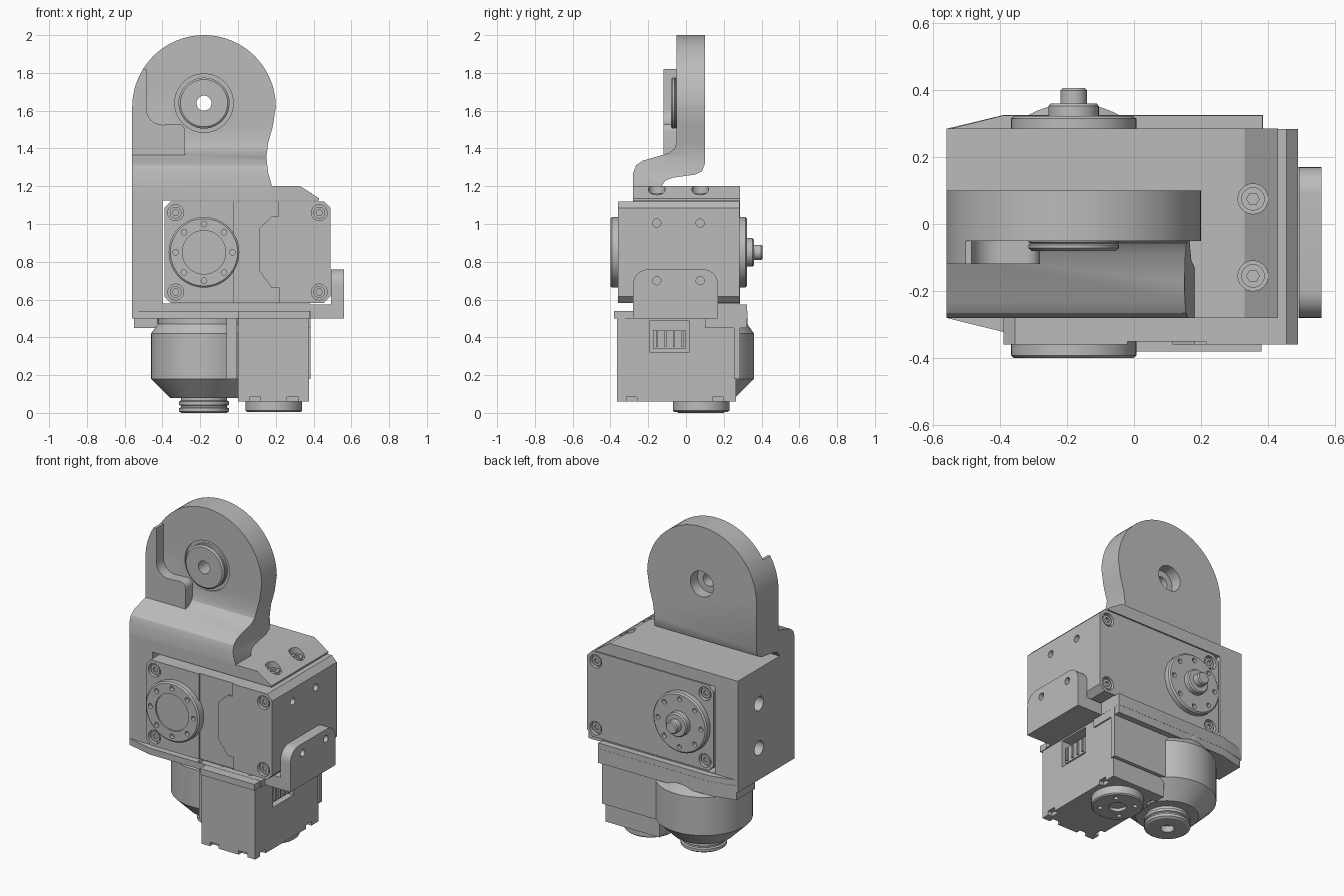
import bpy, bmesh
from math import sin, cos, pi, radians
from mathutils import Vector

if "Cube" in bpy.data.objects:
    bpy.data.objects.remove(bpy.data.objects["Cube"])

GREY = (0.5, 0.5, 0.5, 1)
metal = bpy.data.materials.new("plain_grey")
metal.use_nodes = True
metal.diffuse_color = GREY
metal.node_tree.nodes["Principled BSDF"].inputs["Base Color"].default_value = GREY


def place(axis, a, b, h):
    """Map in-plane coordinates (a, b) and height h along the axis to 3D."""
    return {"x": (h, a, b), "y": (a, h, b), "z": (a, b, h)}[axis]


def finish(name, bm):
    bmesh.ops.remove_doubles(bm, verts=bm.verts, dist=1e-5)
    bmesh.ops.recalc_face_normals(bm, faces=bm.faces)
    mesh = bpy.data.meshes.new(name)
    bm.to_mesh(mesh)
    bm.free()
    mesh.materials.append(metal)
    obj = bpy.data.objects.new(name, mesh)
    bpy.context.collection.objects.link(obj)
    return obj


def prism(name, axis, pts, lo, hi):
    bm = bmesh.new()
    low = [bm.verts.new(place(axis, a, b, lo)) for a, b in pts]
    high = [bm.verts.new(place(axis, a, b, hi)) for a, b in pts]
    bm.faces.new(low)
    bm.faces.new(high)
    n = len(pts)
    for i in range(n):
        j = (i + 1) % n
        bm.faces.new((low[i], low[j], high[j], high[i]))
    return finish(name, bm)


def box(name, x, y, z):
    return prism(name, "z", [(x[0], y[0]), (x[1], y[0]), (x[1], y[1]), (x[0], y[1])], *z)


def lathe(name, axis, centre, profile, segs=48):
    """Revolve (radius, height) points about an axis through the centre."""
    bm = bmesh.new()
    rings = []
    for r, h in profile:
        rings.append([bm.verts.new(place(axis, centre[0] + r * cos(2 * pi * i / segs),
                                         centre[1] + r * sin(2 * pi * i / segs), h))
                      for i in range(segs)])
    bm.faces.new(rings[0])
    bm.faces.new(rings[-1])
    for low, high in zip(rings, rings[1:]):
        for i in range(segs):
            j = (i + 1) % segs
            bm.faces.new((low[i], low[j], high[j], high[i]))
    return finish(name, bm)


def rod(name, axis, centre, r, lo, hi, segs=24):
    return lathe(name, axis, centre, [(r, lo), (r, hi)], segs)


def cut(target, cutters, op="DIFFERENCE"):
    for c in cutters:
        mod = target.modifiers.new("cut", "BOOLEAN")
        mod.operation, mod.solver, mod.object = op, "EXACT", c
    bpy.context.view_layer.update()
    dg = bpy.context.evaluated_depsgraph_get()
    mesh = bpy.data.meshes.new_from_object(target.evaluated_get(dg))
    target.modifiers.clear()
    target.data = mesh
    for c in cutters:
        bpy.data.objects.remove(c)


def arc(cx, cy, r, start, end, n):
    return [(cx + r * cos(radians(start + (end - start) * i / n)),
             cy + r * sin(radians(start + (end - start) * i / n))) for i in range(n + 1)]


def octagon(x0, x1, z0, z1, c):
    return [(x0 + c, z0), (x1 - c, z0), (x1, z0 + c), (x1, z1 - c),
            (x1 - c, z1), (x0 + c, z1), (x0, z1 - c), (x0, z0 + c)]


PX, PZ = -0.18, 1.62      # pivot of the upper lug
SZ = 0.85                 # height of the main actuator axis
HOLE_Y = (-0.155, 0.075)  # rows of mounting holes

# Upper lug: offset side profile trimmed by its rounded front outline
outline = ([(0.18, 1.16), (0.18, 1.2), (0.16, 1.27), (0.15, 1.35), (0.16, 1.43), (0.185, 1.52)]
           + arc(PX, PZ, 0.38, 0, 180, 40) + [(-0.56, 1.16)])
side = [(-0.05, 2.1), (-0.05, 1.43), (-0.06, 1.4), (-0.09, 1.375), (-0.23, 1.335),
        (-0.265, 1.31), (-0.28, 1.27), (-0.28, 1.16), (-0.13, 1.16), (-0.13, 1.2),
        (-0.11, 1.23), (-0.07, 1.245), (0.05, 1.262), (0.085, 1.28), (0.1, 1.32), (0.1, 2.1)]
lug = prism("upper_lug", "x", side, -0.7, 0.4)
cut(lug, [prism("outline_cutter", "y", outline, -0.5, 0.5)], "INTERSECT")
cut(lug, [rod("bore_cutter", "y", (PX, 1.64), 0.08, -0.3, 0.3),
          rod("seat_cutter", "y", (PX, 1.64), 0.155, -0.2, -0.04, 48)])

# Raised stop pad on the lug
pad_shape = ([(-0.6, 1.34), (-0.28, 1.34)] + arc(-0.32, 1.49, 0.04, 0, 90, 6)
             + arc(-0.4, 1.61, 0.085, -90, -180, 8) + [(-0.485, 1.82), (-0.6, 1.82)])
pad = prism("stop_pad", "y", pad_shape, -0.12, -0.045)
cut(pad, [prism("outline_cutter", "y", outline, -0.5, 0.5)], "INTERSECT")

# Pivot bearing
bearing = lathe("pivot_bearing", "y", (PX, 1.64),
                [(0.125, -0.08), (0.135, -0.072), (0.135, -0.062), (0.128, -0.058),
                 (0.135, -0.054), (0.135, -0.03), (0.079, -0.03), (0.079, 0.03)])
cut(bearing, [rod("bearing_cutter", "y", (PX, 1.64), 0.04, -0.2, 0.2)])

# Main bracket: top plate, left wall and floor as one C-shaped frame
frame = [(-0.56, 0.5), (0.385, 0.5), (0.385, 0.578), (-0.4, 0.578), (-0.4, 1.125),
         (0.43, 1.125), (0.43, 1.135), (0.33, 1.2), (-0.56, 1.2)]
bracket = prism("main_bracket", "y", frame, -0.28, 0.285)
cut(bracket, [rod("screw_cutter", "z", (0.355, y), 0.045, 1.15, 1.3) for y in HOLE_Y]
    + [rod("side_cutter", "x", (0.075, z), 0.045, -0.7, -0.5) for z in (0.7, 0.98)])
for y in HOLE_Y:
    top_screw = rod("top_screw", "z", (0.355, y), 0.035, 1.14, 1.165)
    cut(top_screw, [rod("socket_cutter", "z", (0.355, y), 0.019, 1.15, 1.3, 6)])

# Flared floor ledge and its thicker rear half
floor = prism("floor_ledge", "z", [(-0.56, -0.28), (-0.39, -0.322), (0.385, -0.322),
                                   (0.385, 0.325), (-0.39, 0.325), (-0.56, 0.284)], 0.5, 0.54)
cut(floor, [rod("ledge_cutter", "z", (x, -0.3), 0.014, 0.52, 0.6) for x in (-0.05, 0.1, 0.3)])
prism("floor_rear", "z", [(-0.55, 0.1), (0.384, 0.1), (0.384, 0.324),
                          (-0.39, 0.324), (-0.55, 0.284)], 0.45, 0.575)

# Right-hand tab rising from the floor
tab_shape = ([(-0.28, 0.5), (0.17, 0.5)] + arc(0.09, 0.68, 0.08, 0, 90, 8)
             + arc(-0.2, 0.68, 0.08, 90, 180, 8))
tab = prism("right_tab", "x", tab_shape, 0.492, 0.56)
cut(tab, [rod("tab_cutter", "x", (y, 0.7), 0.022, 0.4, 0.7) for y in HOLE_Y])
box("tab_floor", (0.36, 0.5), (-0.28, 0.17), (0.5, 0.575))

# Main actuator body
body = prism("main_actuator", "y", octagon(-0.39, 0.49, 0.582, 1.12, 0.035), -0.36, 0.283)
corners = [(x, z) for x in (-0.33, 0.43) for z in (0.64, 1.06)]
panel = [(-0.02, 0.5), (0.22, 0.5), (0.22, 0.66), (0.18, 0.66), (0.115, 0.75),
         (0.115, 0.98), (0.18, 1.04), (0.215, 1.04), (0.215, 1.2), (-0.02, 1.2)]
cut(body, [prism("panel_cutter", "y", panel, -0.5, -0.35)]
    + [rod("corner_cutter", "y", c, 0.042, -0.5, -0.335) for c in corners]
    + [rod("corner_cutter", "y", c, 0.042, 0.258, 0.5) for c in corners]
    + [rod("flank_cutter", "x", (y, z), 0.022, 0.45, 0.6) for y in HOLE_Y for z in (0.7, 1.005)])
for c in corners:
    for end, name in ((-0.352, "front_screw"), (0.275, "rear_screw")):
        inner = end + (0.03 if end < 0 else -0.03)
        screw = rod(name, "y", c, 0.031, *sorted((end, inner)))
        cut(screw, [rod("socket_cutter", "y", c, 0.017, end - 0.012, end + 0.012, 6)])


def horn_holes(lo, hi):
    return [rod("horn_cutter", "y", p, 0.015, lo, hi, 12)
            for p in arc(PX, SZ, 0.15, 0, 315, 7)]


# Output horns front and rear, the rear one with a stepped shaft
horn = lathe("front_horn", "y", (PX, SZ),
             [(0.115, -0.39), (0.115, -0.4), (0.178, -0.4), (0.187, -0.392), (0.187, -0.34)])
cut(horn, horn_holes(-0.5, -0.375))
rear = lathe("rear_horn", "y", (PX, SZ),
             [(0.187, 0.27), (0.187, 0.314), (0.178, 0.322), (0.075, 0.322), (0.075, 0.352),
              (0.068, 0.36), (0.04, 0.36), (0.04, 0.398), (0.034, 0.405)])
cut(rear, horn_holes(0.3, 0.5))

# Round motor housing with tapered end and grooved knob
lathe("motor_housing", "z", (PX, 0.08),
      [(0.18, 0.08), (0.28, 0.18), (0.28, 0.42), (0.245, 0.47), (0.245, 0.51)], 64)
knob = lathe("housing_knob", "z", (PX, 0.08),
             [(0.12, 0), (0.132, 0.008), (0.132, 0.025), (0.122, 0.03), (0.122, 0.038),
              (0.132, 0.043), (0.132, 0.06), (0.122, 0.065), (0.122, 0.1)])
cut(knob, [rod("knob_cutter", "z", (PX, 0.08), 0.04, -0.1, 0.04)])

# Cradle walls around the lower actuator
box("cradle_wall_left", (-0.06, -0.004), (-0.3, 0.28), (0.18, 0.51))
box("cradle_wall_rear", (-0.1, 0.385), (0.255, 0.287), (0.18, 0.51))
box("cradle_cap", (0.0, 0.38), (-0.38, 0.2), (0.5, 0.539))

# Lower actuator with connector recess and bottom notches
lower = box("lower_actuator", (0, 0.375), (-0.365, 0.264), (0.06, 0.52))
cut(lower, [box("connector_cutter", (0.31, 0.5), (-0.19, 0.015), (0.32, 0.49))]
    + [box("notch_cutter", x, y, (0, 0.085)) for x in ((-0.1, 0.03), (0.345, 0.5))
       for y in ((-0.315, -0.26), (0.14, 0.195))]
    + [box("notch_cutter", x, (-0.5, -0.335), (0, 0.085)) for x in ((0.06, 0.12), (0.26, 0.32))])
box("connector", (0.3, 0.362), (-0.175, 0.0), (0.34, 0.44))
for i in range(4):
    y = -0.16 + 0.045 * i
    box("connector_pin", (0.3, 0.372), (y, y + 0.012), (0.35, 0.43))
box("connector_clip", (0.35, 0.46), (-0.07, 0.02), (0.505, 0.556))

# Lower output flange
flange = lathe("lower_flange", "z", (0.19, 0.08),
               [(0.142, 0.005), (0.15, 0.012), (0.15, 0.08)])
cut(flange, [rod("flange_cutter", "z", (0.19, 0.08), 0.05, -0.1, 0.025)]
    + [rod("flange_cutter", "z", p, 0.014, -0.1, 0.03, 12)
       for p in arc(0.19, 0.08, 0.1, 45, 315, 3)])

# Smooth the round surfaces and keep the edges crisp
bpy.ops.object.select_all(action="DESELECT")
for obj in bpy.context.collection.objects:
    if obj.type == "MESH":
        obj.select_set(True)
        bpy.context.view_layer.objects.active = obj
bpy.ops.object.shade_smooth_by_angle(angle=radians(25))
